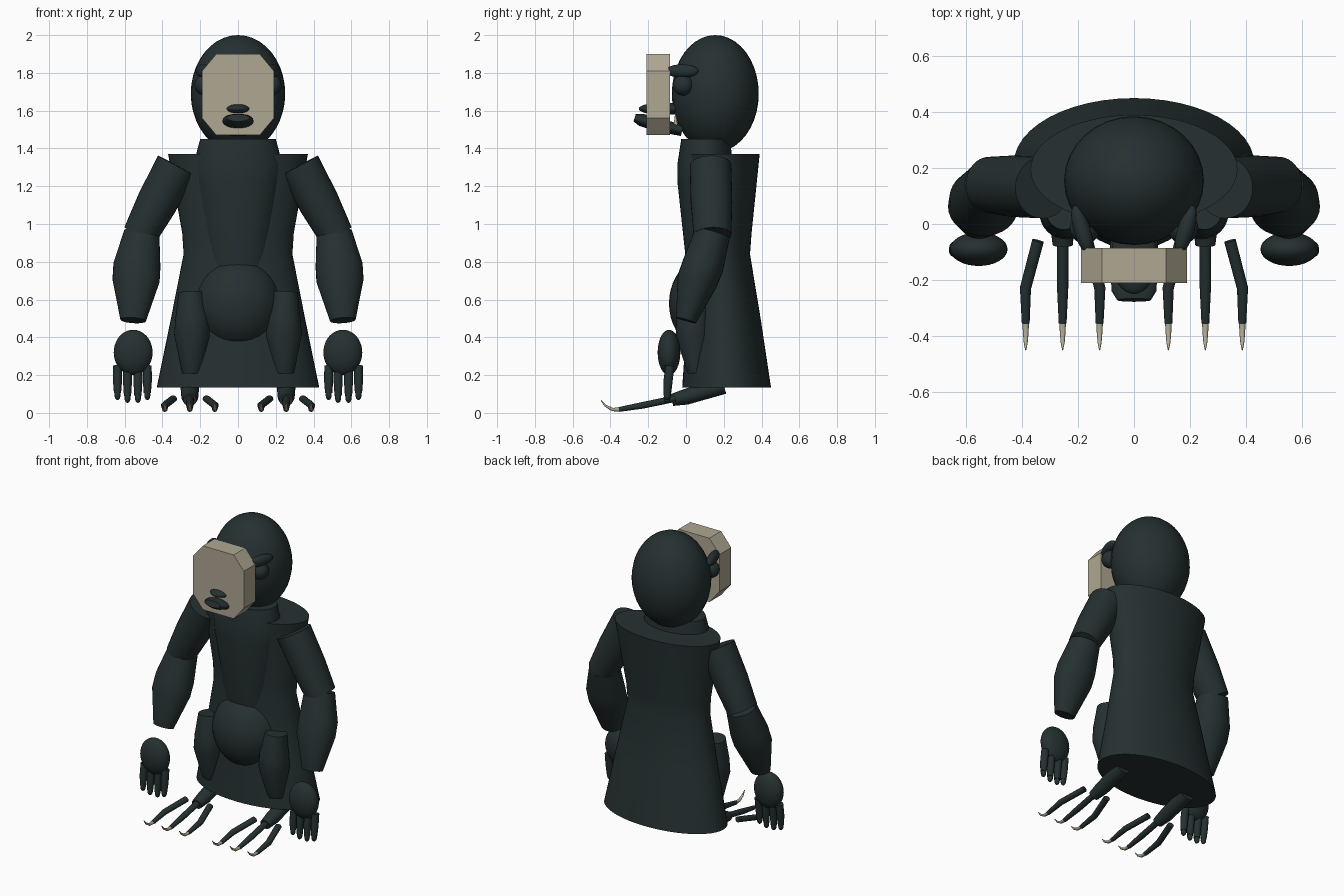
import bpy, bmesh, math
from mathutils import Vector, Matrix

old = bpy.data.objects.get("Cube")
if old:
    bpy.data.objects.remove(old, do_unlink=True)


def material(name, rgb):
    m = bpy.data.materials.new(name)
    m.use_nodes = True
    m.diffuse_color = (*rgb, 1)
    bsdf = next(n for n in m.node_tree.nodes if n.type == 'BSDF_PRINCIPLED')
    bsdf.inputs["Base Color"].default_value = (*rgb, 1)
    bsdf.inputs["Roughness"].default_value = 0.8
    return m


FUR = material("dark fur", (0.019, 0.030, 0.031))
BONE = material("pale bone", (0.43, 0.39, 0.29))


def finish(name, bm, mat, smooth=True):
    bmesh.ops.recalc_face_normals(bm, faces=bm.faces)
    me = bpy.data.meshes.new(name)
    bm.to_mesh(me)
    bm.free()
    me.materials.append(mat)
    ob = bpy.data.objects.new(name, me)
    bpy.context.collection.objects.link(ob)
    if smooth:
        bpy.ops.object.select_all(action='DESELECT')
        ob.select_set(True)
        bpy.context.view_layer.objects.active = ob
        bpy.ops.object.shade_smooth_by_angle(angle=math.radians(40))
    return ob


def ellipsoid(name, centre, radii, mat=FUR, turn=0):
    bm = bmesh.new()
    bmesh.ops.create_uvsphere(bm, u_segments=32, v_segments=20, radius=1)
    bm.transform(Matrix.Translation(centre) @ Matrix.Rotation(turn, 4, 'Z')
                 @ Matrix.Diagonal((*radii, 1)))
    return finish(name, bm, mat)


def loft(name, rings, mat=FUR, sides=24, axis=None):
    """Capped tube through rings of (centre, radius across x, other radius)."""
    bm = bmesh.new()
    centres = [Vector(r[0]) for r in rings]
    loops = []
    for i, (_, ra, rb) in enumerate(rings):
        t = axis or centres[min(i + 1, len(rings) - 1)] - centres[max(i - 1, 0)]
        t = Vector(t).normalized()
        u = (Vector((1, 0, 0)) - t * t.x).normalized()
        v = t.cross(u)
        angles = [math.tau * k / sides for k in range(sides)]
        loops.append([bm.verts.new(centres[i] + u * ra * math.cos(a) + v * rb * math.sin(a))
                      for a in angles])
    for a, b in zip(loops, loops[1:]):
        for k in range(sides):
            n = (k + 1) % sides
            bm.faces.new((a[k], a[n], b[n], b[k]))
    bm.faces.new(loops[0])
    bm.faces.new(loops[-1])
    return finish(name, bm, mat)


UP = (0, 0, 1)

# Body: flared cloak-like back, chest and belly
loft("back_cloak", [((0, .215, .135), .43, .235), ((0, .2, .5), .355, .195),
                    ((0, .182, .84), .288, .157), ((0, .185, .95), .295, .162),
                    ((0, .195, 1.37), .37, .195)], sides=48, axis=UP)
loft("chest", [((0, .13, .7), .15, .12), ((0, .125, .85), .172, .13),
               ((0, .105, 1.22), .225, .15), ((0, .1, 1.32), .235, .145),
               ((0, .105, 1.45), .2, .13)], sides=40, axis=UP)
ellipsoid("belly", (0, .1, .58), (.225, .19, .24))

# Head
ellipsoid("head", (0, .155, 1.69), (.25, .23, .31))

# Octagonal face mask
bm = bmesh.new()
W, C, LOW, HIGH = .19, .075, 1.47, 1.90
outline = [(W, LOW + .09), (W, HIGH - .09), (W - C, HIGH), (C - W, HIGH),
           (-W, HIGH - .09), (-W, LOW + .09), (C - W, LOW), (W - C, LOW)]
face = bm.faces.new([bm.verts.new((x, -.21, z)) for x, z in outline])
back = bmesh.ops.extrude_face_region(bm, geom=[face])
bmesh.ops.translate(bm, vec=(0, .125, 0),
                    verts=[v for v in back["geom"] if isinstance(v, bmesh.types.BMVert)])
# Restore the front cap if the extrusion consumed it
bmesh.ops.holes_fill(bm, edges=[e for e in bm.edges if e.is_boundary], sides=0)
finish("face_mask", bm, BONE, smooth=False)

# Muzzle and jaw
ellipsoid("upper_muzzle", (0, -.12, 1.61), (.083, .13, .033))
loft("lower_jaw", [((0, -.02, 1.495), .085, .03), ((0, -.15, 1.525), .085, .036),
                   ((0, -.24, 1.552), .08, .033), ((0, -.272, 1.562), .06, .02)])

# Paired parts, built once for each side
for side, s in (("left", 1), ("right", -1)):
    ellipsoid(side + "_brow", (s * .185, -.022, 1.81), (.03, .092, .035), turn=s * -.3)
    ellipsoid(side + "_eye", (s * .175, -.015, 1.735), (.055, .055, .055))
    loft(side + "_fang", [((s * .05, -.055, 1.52), .012, .012),
                          ((s * .05, -.055, 1.59), .002, .002)], BONE, 10)

    # Arm
    loft(side + "_upper_arm", [((s * .325, .13, 1.31), .112, .11),
                               ((s * .43, .135, 1.11), .108, .11),
                               ((s * .52, .14, .94), .092, .1)], sides=32)
    loft(side + "_forearm", [((s * .51, .14, .95), .095, .095),
                             ((s * .535, .09, .78), .125, .11),
                             ((s * .54, .06, .7), .125, .108),
                             ((s * .555, -.0, .49), .068, .055)], sides=32)

    # Hand with four jointed fingers
    ellipsoid(side + "_palm", (s * .555, -.09, .32), (.103, .06, .12))
    for i, x in enumerate((.48, .53, .585, .638)):
        tip = .055 if i in (1, 2) else .07
        loft(f"{side}_finger_{i + 1}", [((s * x, -.085, .25), .023, .024),
                                        ((s * x, -.095, .17), .024, .025),
                                        ((s * x, -.1, tip + .035), .019, .02)], sides=14)
        ellipsoid(f"{side}_fingertip_{i + 1}", (s * x, -.1, tip + .025), (.016, .018, .027))

    # Thigh
    loft(side + "_thigh", [((s * .25, .05, .64), .065, .07), ((s * .242, .04, .5), .09, .09),
                           ((s * .242, .04, .41), .096, .095),
                           ((s * .245, .05, .21), .05, .04)], sides=32)

    # Foot with three spread toes and upturned claws
    loft(side + "_foot", [((s * .255, .2, .145), .05, .045), ((s * .255, -.0, .085), .045, .042),
                          ((s * .255, -.075, .068), .036, .032)], sides=20)
    for i, d in enumerate((-1, 0, 1)):
        start, bend, end = (s * (.255 + d * k) for k in (.088, .133, .132))
        loft(f"{side}_toe_{i + 1}", [((start, -.06, .075), .021, .018),
                                     ((bend, -.23, .04), .02, .018),
                                     ((end, -.355, .018), .014, .013)], sides=14)
        loft(f"{side}_claw_{i + 1}", [((end, -.35, .018), .012, .011),
                                      ((end, -.39, .018), .01, .009),
                                      ((end, -.425, .037), .007, .006),
                                      ((end, -.45, .066), .002, .002)], BONE, 12)
